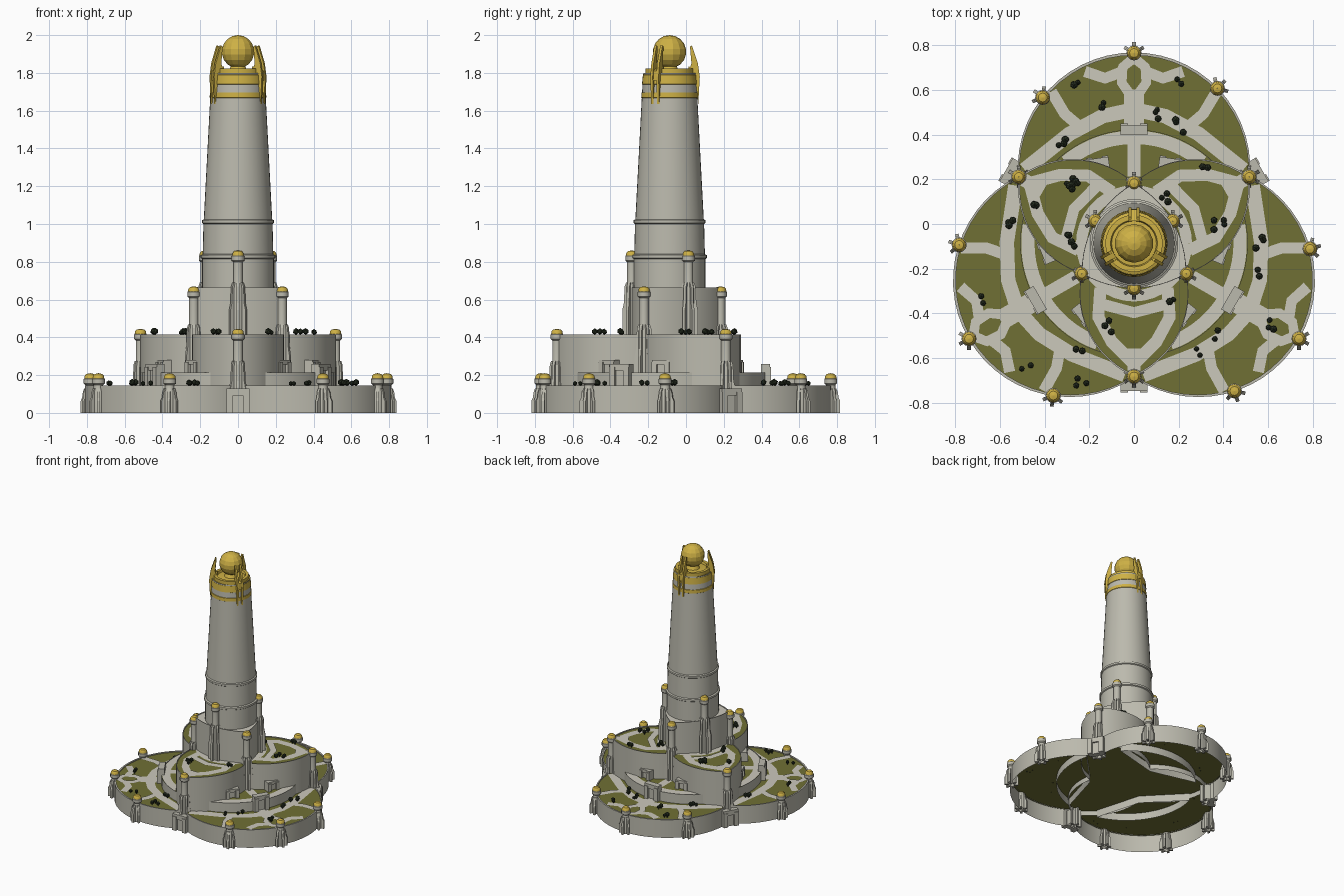
import bpy, bmesh, random
from math import radians, sin, cos, pi
from mathutils import Vector, Matrix

if "Cube" in bpy.data.objects:
    bpy.data.objects.remove(bpy.data.objects["Cube"])

random.seed(4)
CY = -0.087                      # axis of the tower


def material(name, col):
    m = bpy.data.materials.new(name)
    m.diffuse_color = (*col, 1)
    m.use_nodes = True
    m.node_tree.nodes["Principled BSDF"].inputs["Base Color"].default_value = m.diffuse_color
    return m


STONE = material("stone", (0.50, 0.49, 0.42))
GOLD = material("gold", (0.62, 0.44, 0.06))
GRASS = material("grass", (0.16, 0.16, 0.035))
PAVING = material("paving", (0.60, 0.58, 0.50))
LEAF = material("leaf", (0.02, 0.028, 0.015))


def mesh(name, verts, faces, mat, smooth=False):
    me = bpy.data.meshes.new(name)
    me.from_pydata([tuple(v) for v in verts], [], faces)
    me.materials.append(mat)
    bm = bmesh.new()
    bm.from_mesh(me)
    bmesh.ops.recalc_face_normals(bm, faces=bm.faces)
    bm.to_mesh(me)
    bm.free()
    ob = bpy.data.objects.new(name, me)
    bpy.context.scene.collection.objects.link(ob)
    if smooth:
        bpy.context.view_layer.objects.active = ob
        bpy.ops.object.select_all(action='DESELECT')
        ob.select_set(True)
        bpy.ops.object.shade_smooth_by_angle(angle=radians(35))
    return ob


def polar(r, deg, c=(0, CY)):
    return (c[0] + r * cos(radians(deg)), c[1] + r * sin(radians(deg)))


def local(x, y, a):
    """x sideways, y outward along the direction a (degrees)"""
    t = radians(a - 90)
    return (x * cos(t) - y * sin(t), x * sin(t) + y * cos(t) + CY)


def wall(name, pts, z0, z1):
    """Open-bottomed wall with a low kerb along its top edge"""
    n = len(pts)
    cx, cy = sum(p[0] for p in pts) / n, sum(p[1] for p in pts) / n
    inner = [(cx + (x - cx) * .985, cy + (y - cy) * .985) for x, y in pts]
    rings = [(pts, z0), (pts, z1 + .005), (inner, z1 + .005), (inner, z1 - .005)]
    verts = [(x, y, z) for ring, z in rings for x, y in ring]
    faces = [(k * n + i, k * n + (i + 1) % n, (k + 1) * n + (i + 1) % n, (k + 1) * n + i)
             for k in range(3) for i in range(n)]
    return mesh(name, verts, faces, STONE, True)


def sheet(name, pts, z, mat):
    ob = mesh(name, [(x, y, z) for x, y in pts], [list(range(len(pts)))], mat)
    if ob.data.polygons[0].normal.z < 0:
        ob.data.flip_normals()


def strip(name, pts, w, z):
    """Flat path following a line"""
    p = [Vector(q) for q in pts]
    verts = []
    for i, q in enumerate(p):
        d = (p[min(i + 1, len(p) - 1)] - p[max(i - 1, 0)]).normalized() * w / 2
        verts += [(q.x - d.y, q.y + d.x, z), (q.x + d.y, q.y - d.x, z)]
    mesh(name, verts, [(2 * i, 2 * i + 1, 2 * i + 3, 2 * i + 2) for i in range(len(p) - 1)], PAVING)


def lathe(name, prof, pos, n, mat, smooth=True):
    verts = [(pos[0] + r * cos(2 * pi * i / n), pos[1] + r * sin(2 * pi * i / n), z)
             for r, z in prof for i in range(n)]
    faces = [(k * n + i, k * n + (i + 1) % n, (k + 1) * n + (i + 1) % n, (k + 1) * n + i)
             for k in range(len(prof) - 1) for i in range(n)]
    return mesh(name, verts, faces, mat, smooth)


def blades(name, prof, pos, spots, w, mat):
    """Radial plates: profile (r, z), placed at (angle, sideways shift)"""
    verts, faces, n = [], [], len(prof)
    for deg, shift in spots:
        b, t = len(verts), radians(deg)
        for s in (shift - w / 2, shift + w / 2):
            verts += [(pos[0] + r * cos(t) - s * sin(t), pos[1] + r * sin(t) + s * cos(t), z) for r, z in prof]
        faces += [[b + i for i in range(n)], [b + n + i for i in reversed(range(n))]]
        faces += [(b + i, b + (i + 1) % n, b + n + (i + 1) % n, b + n + i) for i in range(n)]
    return mesh(name, verts, faces, mat)


def turret(name, pos, z0, top, a):
    h = top - z0
    lathe(name + "_shaft", [(.031, z0), (.031, z0 + .55 * h), (.025, z0 + .62 * h), (.025, top - .062),
                            (.034, top - .054), (.034, top - .03), (.03, top - .026), (.0, top - .026)], pos, 12, STONE)
    lathe(name + "_cap", [(.031, top - .028), (.029, top - .014), (.02, top - .004), (.001, top)], pos, 12, GOLD)
    z1 = z0 + .62 * h
    blades(name + "_fins", [(.02, z0), (.05, z0), (.05, z0 + .3 * h), (.042, z0 + .38 * h),
                            (.038, z1 - .02), (.03, z1), (.02, z1)],
           pos, [(a + 60 * i, 0) for i in range(6)], .016, STONE)


def box(bm, lo, hi, M):
    c = [(l + h) / 2 for l, h in zip(lo, hi)]
    s = [h - l for l, h in zip(lo, hi)]
    bmesh.ops.create_cube(bm, size=1, matrix=M @ Matrix.Translation(c) @ Matrix.Diagonal((*s, 1)))


def doorway(name, pos, a, z, w, h):
    """Portal facing direction a: posts, lintel and recessed panel"""
    M = Matrix.Translation((*pos, z)) @ Matrix.Rotation(radians(a - 90), 4, 'Z')
    bm = bmesh.new()
    for s in (-1, 1):
        x = s * w * .36
        box(bm, (x - w * .14, -.03, 0), (x + w * .14, .022, h * .86), M)
    box(bm, (-w * .5, -.03, h * .7), (w * .5, .016, h), M)
    box(bm, (-w * .3, -.03, 0), (w * .3, .004, h * .75), M)
    me = bpy.data.meshes.new(name)
    bm.to_mesh(me)
    bm.free()
    me.materials.append(STONE)
    bpy.context.scene.collection.objects.link(bpy.data.objects.new(name, me))


# outlines: round trefoil, pointed trefoil, curved triangle
LOBES, TIPS = (90, 210, 330), (-90, 30, 150)
low, mid, high = [], [], []
for a in LOBES:
    low += [polar(.521, a - 93.7 + 187.4 * i / 28, polar(.334, a)) for i in range(28)]
for a in TIPS:
    arc = [polar(.404, 102.9 - 79.6 * i / 12, (.225, -.16)) for i in range(13)]
    mid += [local(v, u, a) for u, v in arc] + [local(-v, u, a) for u, v in arc[-2:0:-1]]
    high += [local(-x, .2 - .454 + (.454 ** 2 - x * x) ** .5, a) for x in [-.234 + .039 * i for i in range(12)]]

wall("lower_wall", low, 0, .14)
sheet("lower_garden", low, .138, GRASS)
wall("middle_wall", mid, .1, .41)
sheet("middle_garden", mid, .408, GRASS)
wall("upper_wall", high, .38, .66)
sheet("upper_terrace", high, .658, PAVING)

# crescent terraces, lower paths and lower turrets
OFFSETS = ((-46, 0, 52), (-48, 0, 52), (-42, 0, 46))
for a, offs in zip(LOBES, OFFSETS):
    arc = [polar(.51, a - 45 + 90 * i / 20) for i in range(21)]
    cres = arc + [polar(.27, a)]
    wall("crescent_wall", cres, .08, .21)
    sheet("crescent_garden", cres, .208, GRASS)
    strip("crescent_path", [polar(.475, a - 40 + 4 * i) for i in range(21)], .06, .212)
    strip("crescent_entry_path", [polar(.3, a), polar(.48, a)], .06, .2125)
    doorway("crescent_door", polar(.515, a), a, .14, .12, .12)
    c = polar(.334, a)
    for o in offs:
        turret("lower_turret", polar(.519, a + o, c), 0, .21, a + o)
    strip("lower_axis_path", [local(0, .5, a), local(0, .69, a)], .09, .1425)
    for s in (-1, 1):
        strip("lower_path", [local(s * x, y, a) for x, y in ((0, .60), (.14, .57), (.29, .49), (.49, .33))], .065, .142)
        strip("lower_branch", [local(s * x, y, a) for x, y in ((.24, .52), (.31, .58), (.37, .68))], .05, .143)
        strip("lower_oval_path", [local(s * x, y, a) for x, y in ((.02, .67), (.055, .72), (.05, .79), (.0, .83))], .045, .1435)
        strip("lower_rim_path", [local(s * x, y, a) for x, y in ((.05, .77), (.13, .74), (.22, .77))], .05, .142)
        doorway("middle_door", polar(.4, a + s * 24), a + s * 8, .2, .1, .08)
    turret("tall_turret", polar(.27, a), .14, .67, a)

# pointed lobes: paths, gates and turrets
for a in TIPS:
    for s in (-1, 1):
        strip("middle_path", [local(s * x, y, a) for x, y in ((.0, .54), (.1, .44), (.16, .33), (.15, .2))], .055, .412)
    strip("middle_cross_path", [local(x, y, a) for x, y in ((-.15, .27), (0, .31), (.15, .27))], .05, .413)
    strip("middle_tip_path", [local(0, .47, a), local(0, .57, a)], .06, .4135)
    turret("middle_turret", polar(.596, a), 0, .445, a)
    doorway("gate", polar(.645, a), a, 0, .12, .13)
    mesh("gate_back", [(*local(x, y, a), z) for z in (0, .12) for x, y in ((-.05, .57), (.05, .57), (.05, .64), (-.05, .64))],
         [(0, 1, 5, 4), (1, 2, 6, 5), (2, 3, 7, 6), (3, 0, 4, 7), (4, 5, 6, 7)], STONE)
    turret("upper_turret", polar(.2, a), .41, .86, a)
strip("middle_ring_path", [polar(.235, 10 * i) for i in range(37)], .05, .4125)

# tower with ledges and gold bands
axis = (0, CY)
lathe("tower_shaft", [(.19, .4), (.19, .815), (.198, .82), (.198, .835), (.187, .84), (.183, 1.0), (.19, 1.005),
                      (.19, 1.02), (.181, 1.025), (.147, 1.67), (.143, 1.74), (.139, 1.8)], axis, 40, STONE)
lathe("gold_band", [(.147, 1.668), (.15, 1.67), (.149, 1.695), (.145, 1.697)], axis, 40, GOLD)
lathe("gold_crown", [(.142, 1.738), (.146, 1.74), (.141, 1.79), (.128, 1.795), (.128, 1.822), (.105, 1.822),
                     (.1, 1.805), (.05, 1.81), (.03, 1.85), (0, 1.85)], axis, 40, GOLD)

# paired claws holding the ball
for a in LOBES:
    blades("claw", [(.142, 1.72), (.152, 1.635), (.16, 1.78), (.15, 1.85), (.118, 1.945), (.108, 1.94),
                    (.116, 1.85), (.1, 1.80)], axis, [(a, -.018), (a, .018)], .014, GOLD)
    blades("claw_bridge", [(.1, 1.79), (.154, 1.76), (.152, 1.81), (.1, 1.835)], axis, [(a, 0)], .05, GOLD)
bm = bmesh.new()
bmesh.ops.create_uvsphere(bm, u_segments=14, v_segments=9, radius=.088)
me = bpy.data.meshes.new("ball")
bm.to_mesh(me)
bm.free()
me.materials.append(GOLD)
ball = bpy.data.objects.new("ball", me)
ball.location = (0, CY, 1.912)
bpy.context.scene.collection.objects.link(ball)

# clusters of small trees
bm = bmesh.new()
bmesh.ops.create_icosphere(bm, subdivisions=1, radius=.018, matrix=Matrix.Translation((0, 0, .022)))
bmesh.ops.create_cone(bm, segments=5, radius1=.005, radius2=.004, depth=.02, matrix=Matrix.Translation((0, 0, .006)))
tree = bpy.data.meshes.new("tree")
bm.to_mesh(tree)
bm.free()
tree.materials.append(LEAF)
LOW_TREES = [(-.24, .62), (-.12, .54), (.09, .49), (.2, .44), (-.31, .38), (.58, -.23), (-.7, -.33), (-.49, -.62),
             (-.24, -.72), (.1, -.56), (.3, -.57), (.62, -.46), (.39, -.5), (.57, -.09), (-.25, -.57), (-.55, 0), (.2, .63)]
MID_TREES = [(-.3, .18), (-.25, .2), (-.46, .09), (-.28, -.07), (.13, .13), (.38, 0), (.32, .23), (.17, -.34), (-.13, -.46)]
for z, spots in ((.14, LOW_TREES), (.41, MID_TREES)):
    for x, y in spots:
        for i in range(random.randint(2, 4)):
            ob = bpy.data.objects.new("tree", tree)
            ob.location = (x + random.uniform(-.03, .03), y + random.uniform(-.03, .03), z)
            ob.rotation_euler.z = random.uniform(0, 6)
            ob.scale = [random.uniform(.7, 1.05)] * 3
            bpy.context.scene.collection.objects.link(ob)
